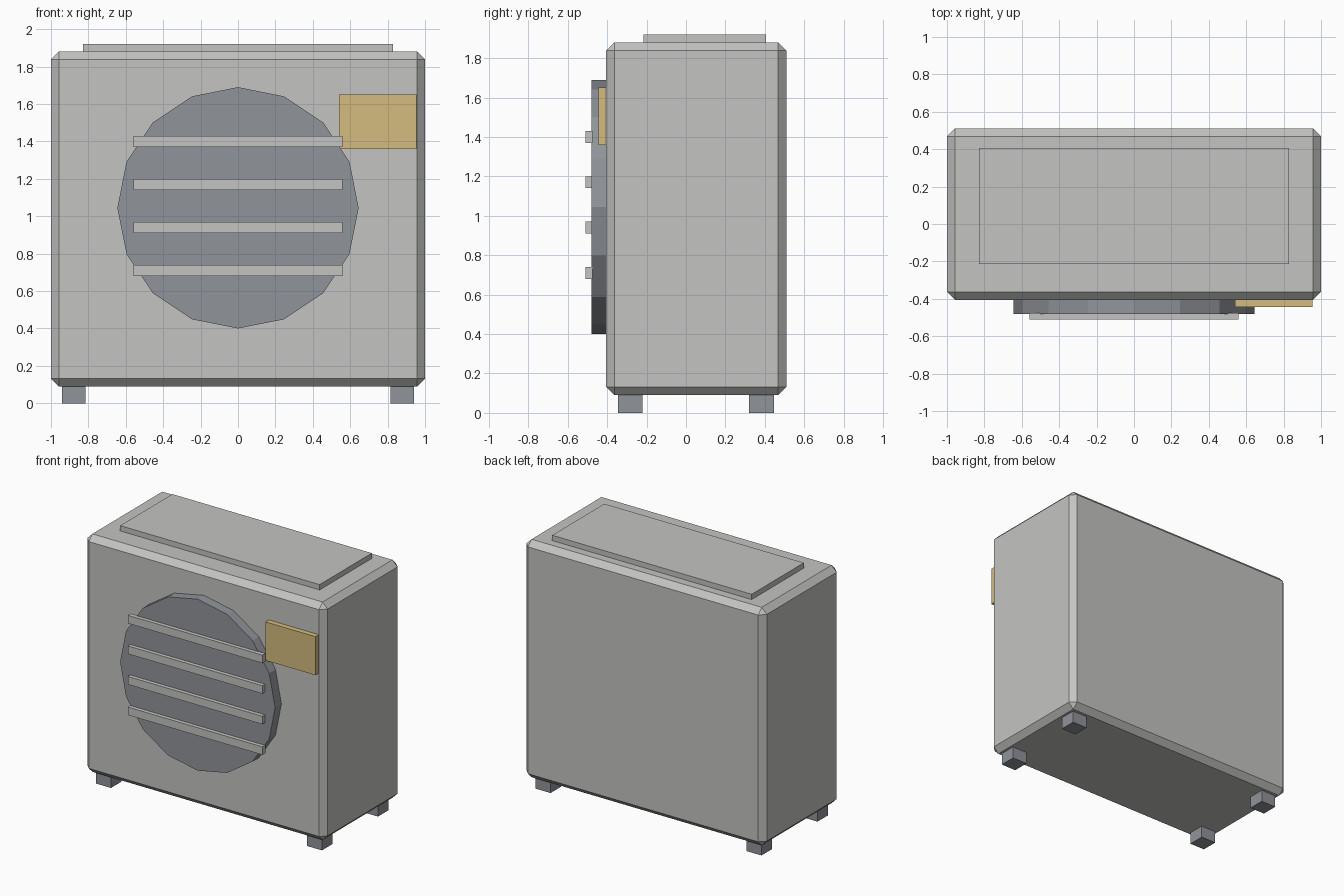
import bpy
from math import pi

cube = bpy.data.objects.get("Cube")
if cube:
    bpy.data.objects.remove(cube, do_unlink=True)


def material(name, rgb):
    m = bpy.data.materials.new(name)
    m.use_nodes = True
    m.diffuse_color = (*rgb, 1)
    m.node_tree.nodes["Principled BSDF"].inputs["Base Color"].default_value = (*rgb, 1)
    return m


casing = material("casing grey", (0.55, 0.55, 0.535))
dark = material("slate grey", (0.28, 0.295, 0.32))
gold = material("label gold", (0.66, 0.50, 0.21))


def box(name, mat, x, y, z):
    """Box from (min, max) ranges on each axis."""
    spans = (x, y, z)
    bpy.ops.mesh.primitive_cube_add(size=1, location=[(a + b) / 2 for a, b in spans])
    ob = bpy.context.object
    ob.name = name
    ob.scale = [b - a for a, b in spans]
    bpy.ops.object.transform_apply(location=False, rotation=False, scale=True)
    ob.data.materials.append(mat)
    return ob


# Casing with chamfered edges
body = box("casing", casing, (-1, 1), (-0.405, 0.51), (0.09, 1.88))
bevel = body.modifiers.new("chamfer", "BEVEL")
bevel.width = 0.042
bevel.segments = 1

# Raised top panel
box("top_panel", casing, (-0.83, 0.83), (-0.215, 0.405), (1.87, 1.92))

# Round fan cover on the front
bpy.ops.mesh.primitive_cylinder_add(vertices=16, radius=0.645, depth=0.1,
                                    location=(0, -0.43, 1.045), rotation=(pi / 2, 0, 0))
fan = bpy.context.object
fan.name = "fan_cover"
fan.data.materials.append(dark)

# Horizontal grille slats
for i in range(4):
    z = 0.71 + i * 0.23
    box(f"grille_slat_{i + 1}", casing, (-0.56, 0.56), (-0.51, -0.475), (z - 0.03, z + 0.03))

# Label plate
box("label_plate", gold, (0.54, 0.955), (-0.445, -0.39), (1.36, 1.65))

# Feet
for side, x in (("right", -0.878), ("left", 0.878)):
    for end, y in (("front", -0.283), ("back", 0.383)):
        box(f"{end}_{side}_foot", dark, (x - 0.0625, x + 0.0625),
            (y - 0.0625, y + 0.0625), (0, 0.1))
